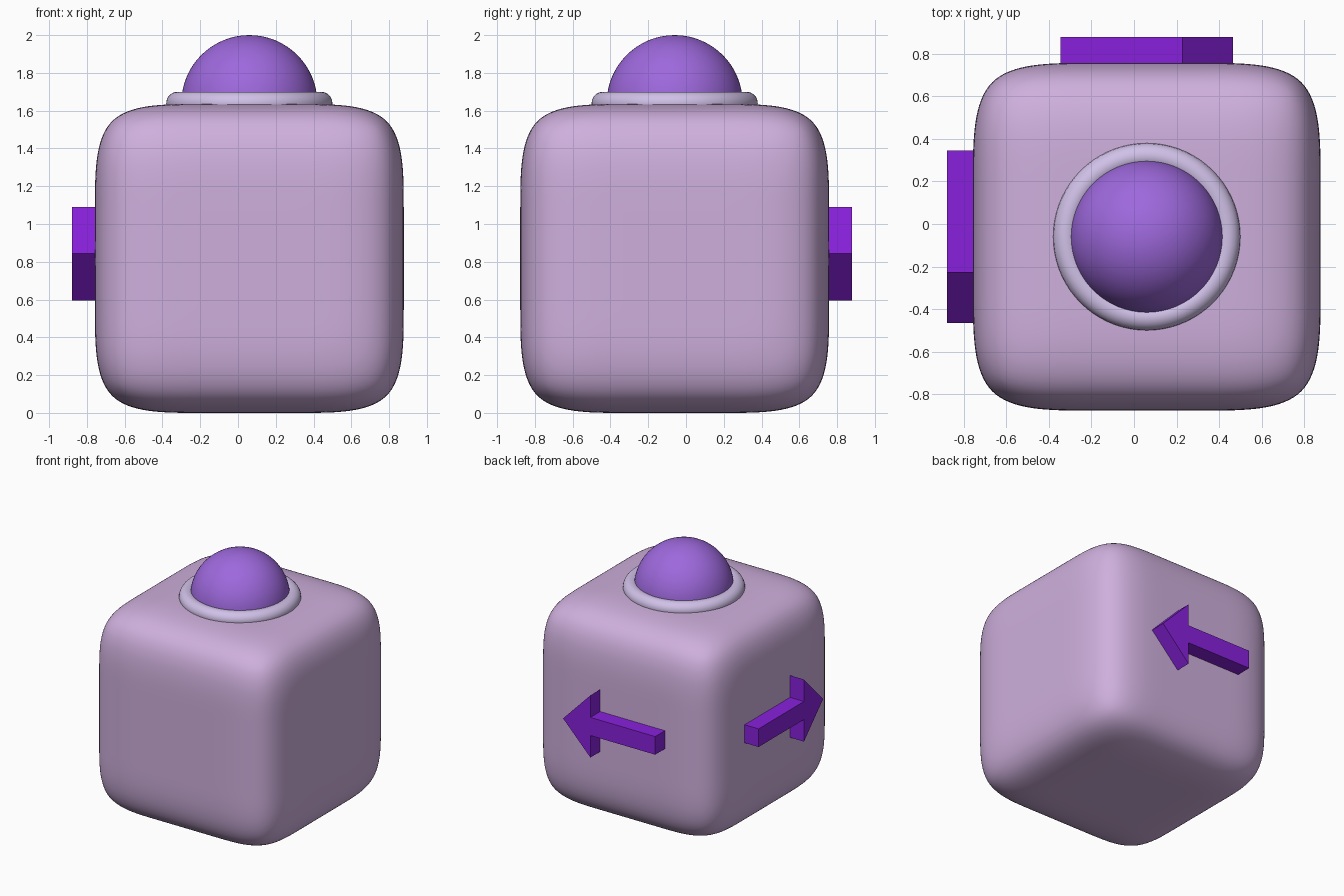
import bpy, bmesh
from math import pi
from mathutils import Matrix

if "Cube" in bpy.data.objects:
    bpy.data.objects.remove(bpy.data.objects["Cube"])

CX, CY, H = 0.06, -0.06, 0.8175   # body centre and half size


def paint(obj, name, color):
    mat = bpy.data.materials.get(name) or bpy.data.materials.new(name)
    mat.diffuse_color = (*color, 1)
    mat.use_nodes = True
    mat.node_tree.nodes["Principled BSDF"].inputs["Base Color"].default_value = mat.diffuse_color
    obj.data.materials.append(mat)


def mesh_object(name, bm):
    mesh = bpy.data.meshes.new(name)
    bmesh.ops.recalc_face_normals(bm, faces=bm.faces[:])
    bm.to_mesh(mesh)
    bm.free()
    obj = bpy.data.objects.new(name, mesh)
    bpy.context.collection.objects.link(obj)
    return obj


# Soft block: cube cut in thirds, then subdivided
bm = bmesh.new()
bmesh.ops.create_cube(bm, size=2 * H)
bmesh.ops.subdivide_edges(bm, edges=bm.edges[:], cuts=2, use_grid_fill=True)
for f in bm.faces:
    f.smooth = True
body = mesh_object("body", bm)
body.location = (CX, CY, H)
body.modifiers.new("soften", 'SUBSURF').levels = 4
body.modifiers["soften"].render_levels = 4
paint(body, "pale_lilac", (0.62, 0.43, 0.72))

# Dome button on top
bpy.ops.mesh.primitive_uv_sphere_add(segments=64, ring_count=32, radius=0.36,
                                     location=(CX, CY, 1.64))
dome = bpy.context.object
dome.name = "dome_button"
bpy.ops.object.shade_smooth()
paint(dome, "violet", (0.34, 0.14, 0.72))

# Ring around the dome
bpy.ops.mesh.primitive_torus_add(major_segments=72, minor_segments=20,
                                 major_radius=0.38, minor_radius=0.06,
                                 location=(CX, CY, 1.64))
ring = bpy.context.object
ring.name = "button_ring"
bpy.ops.object.shade_smooth()
paint(ring, "pale_violet", (0.63, 0.53, 0.80))


# Flat arrow: upper half outline mirrored, extruded outwards
def arrow(name, matrix):
    half = [(-0.405, 0.072), (0.165, 0.072), (0.165, 0.247)]
    outline = half + [(0.405, 0)] + [(x, -z) for x, z in reversed(half)]
    bm = bmesh.new()
    face = bm.faces.new([bm.verts.new((x, 0.735, z)) for x, z in outline])
    out = bmesh.ops.extrude_face_region(bm, geom=[face], use_keep_orig=True)
    for v in out["geom"]:
        if isinstance(v, bmesh.types.BMVert):
            v.co.y = 0.88
    bm.transform(matrix)
    paint(mesh_object(name, bm), "deep_purple", (0.25, 0.015, 0.72))


# Swapping x and y (negated) carries the back arrow onto the left side
back = Matrix.Translation((CX, 0, 0.843))
swap = Matrix(((0, -1, 0, 0), (-1, 0, 0, 0), (0, 0, 1, 0), (0, 0, 0, 1)))
arrow("back_arrow", back)
arrow("left_arrow", swap @ back)
